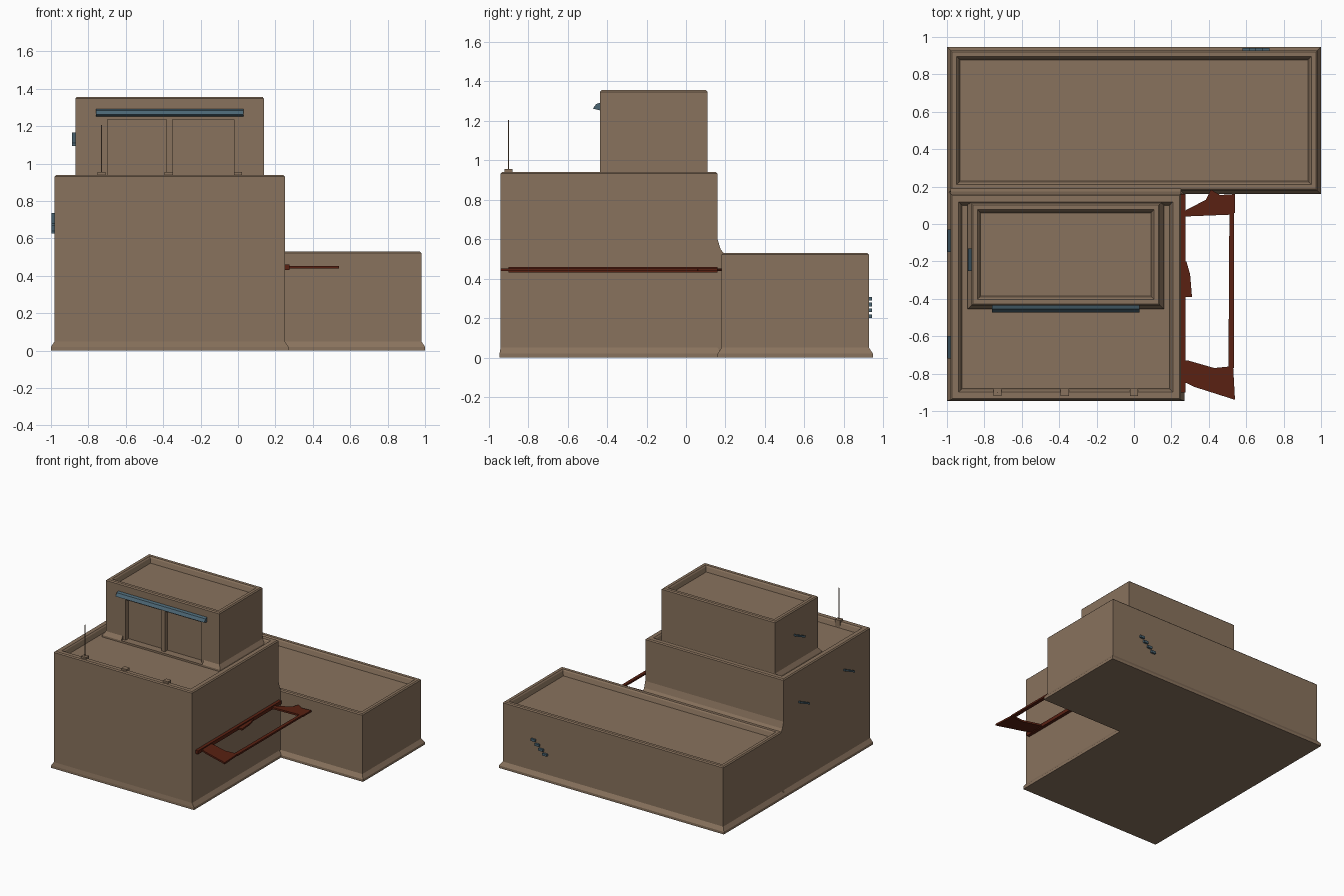
import bpy, bmesh

if "Cube" in bpy.data.objects:
    bpy.data.objects.remove(bpy.data.objects["Cube"])


def material(name, rgb):
    m = bpy.data.materials.new(name)
    m.diffuse_color = (*rgb, 1)
    m.use_nodes = True
    m.node_tree.nodes["Principled BSDF"].inputs["Base Color"].default_value = m.diffuse_color
    return m


CLAY = material("clay_wall", (0.25, 0.17, 0.11))
RED = material("rust_red", (0.10, 0.015, 0.006))
BLUE = material("slate_blue", (0.07, 0.13, 0.17))


def finish(name, bm, mat):
    bmesh.ops.recalc_face_normals(bm, faces=bm.faces)
    me = bpy.data.meshes.new(name)
    bm.to_mesh(me)
    bm.free()
    ob = bpy.data.objects.new(name, me)
    bpy.context.collection.objects.link(ob)
    me.materials.append(mat)
    return ob


def block(name, x0, x1, y0, y1, z0, z1, rim, sink, skirt=(0.02, 0.02, 0.02, 0.02)):
    """Walled block: flared foot, bevelled parapet, sunken flat roof.
    skirt = how far the foot flares at left, right, front, back."""
    bm = bmesh.new()
    rings = [(None, z0), (None, z0 + 0.02), (0, z0 + 0.05), (0, z1 - 0.008), (0.008, z1),
             (rim - 0.008, z1), (rim, z1 - 0.01), (rim + 0.01, z1 - sink)]
    loops = []
    for inset, z in rings:
        a, b, c, d = [-s for s in skirt] if inset is None else [inset] * 4
        loops.append([bm.verts.new(p) for p in (
            (x0 + a, y0 + c, z), (x1 - b, y0 + c, z), (x1 - b, y1 - d, z), (x0 + a, y1 - d, z))])
    for lo, hi in zip(loops, loops[1:]):
        for i in range(4):
            j = (i + 1) % 4
            bm.faces.new((lo[i], lo[j], hi[j], hi[i]))
    bm.faces.new(loops[0])
    bm.faces.new(loops[-1])
    return finish(name, bm, CLAY)


def prism(name, pts, axis, start, end, mat):
    """Extrude a 2D outline along x (points are y,z) or z (points are x,y)."""
    put = (lambda p, t: (t, *p)) if axis == "x" else (lambda p, t: (*p, t))
    bm = bmesh.new()
    lo = [bm.verts.new(put(p, start)) for p in pts]
    hi = [bm.verts.new(put(p, end)) for p in pts]
    bm.faces.new(lo)
    bm.faces.new(hi)
    for i in range(len(pts)):
        j = (i + 1) % len(pts)
        bm.faces.new((lo[i], lo[j], hi[j], hi[i]))
    return finish(name, bm, mat)


def box(name, x0, x1, y0, y1, z0, z1, mat=CLAY):
    return prism(name, [(x0, y0), (x1, y0), (x1, y1), (x0, y1)], "z", z0, z1, mat)


# Three stacked volumes of the building
block("rear_wing", -0.98, 0.98, 0.18, 0.927, 0.0, 0.53, 0.04, 0.045)
block("main_block", -0.98, 0.25, -0.94, 0.16, 0.0, 0.94, 0.05, 0.045, (0.02, 0.02, 0.005, 0.02))
upper = block("upper_storey", -0.87, 0.14, -0.435, 0.11, 0.89, 1.355, 0.04, 0.045)

# Joint between main block and rear wing
prism("wall_joint", [(0.15, 0.0), (0.19, 0.0), (0.19, 0.53), (0.175, 0.55), (0.16, 0.60), (0.15, 0.60)],
      "x", -0.98, 0.25, CLAY)

# Recessed window bay in the upper storey
cutter = box("window_cutter", -0.72, 0.0, -0.6, -0.395, 0.91, 1.265)
cutter.hide_render = True
cut = upper.modifiers.new("window_bay", "BOOLEAN")
cut.object = cutter
cut.solver = "EXACT"
bpy.context.view_layer.objects.active = upper
bpy.ops.object.modifier_apply(modifier=cut.name)
bpy.data.objects.remove(cutter)

# Window mullions
for i, x in enumerate((-0.71, -0.365, -0.01)):
    w = 0.016 if i == 1 else 0.012
    box(f"window_mullion_{i + 1}", x - w, x + w, -0.43, -0.39, 0.895, 1.265)
box("window_head", -0.72, 0.0, -0.43, -0.39, 1.235, 1.268)

# Wedge awning over the windows
prism("window_awning", [(-0.425, 1.295), (-0.455, 1.285), (-0.472, 1.262), (-0.425, 1.25)],
      "x", -0.76, 0.03, BLUE)

# Balcony rail stubs on the front parapet, one with a thin mast
for i, x in enumerate((-0.73, -0.37, 0.0)):
    box(f"rail_stub_{i + 1}", x - 0.022, x + 0.022, -0.92, -0.88, 0.90, 0.955)
box("thin_mast", -0.732, -0.728, -0.902, -0.898, 0.95, 1.205)

# Flat side canopy: an open frame with tapered ends
canopy = {
    "canopy_front": [(0.24, -0.85), (0.28, -0.85), (0.32, -0.87), (0.54, -0.94), (0.53, -0.76),
                     (0.43, -0.77), (0.29, -0.73), (0.24, -0.73)],
    "canopy_edge": [(0.505, -0.77), (0.535, -0.77), (0.535, 0.06), (0.51, 0.06)],
    "canopy_rear": [(0.27, 0.04), (0.52, 0.05), (0.54, 0.06), (0.54, 0.16), (0.46, 0.155),
                    (0.41, 0.185), (0.385, 0.13), (0.27, 0.07)],
    "canopy_bracket": [(0.24, -0.39), (0.31, -0.39), (0.30, -0.27), (0.28, -0.20), (0.24, -0.20)],
}
for name, outline in canopy.items():
    prism(name, outline, "z", 0.438, 0.452, RED)
box("canopy_wall_strip", 0.24, 0.275, -0.90, 0.16, 0.432, 0.46, RED)

# Small slatted vents on the left and back walls
for name, x, y, z in (("upper_vent", -0.875, -0.19, 1.13), ("left_vent", -0.985, -0.66, 0.70),
                      ("left_rear_vent", -0.985, -0.09, 0.66)):
    prism(name, [(y - 0.06, z - 0.035), (y + 0.06, z + 0.02), (y + 0.06, z + 0.035), (y - 0.06, z - 0.02)],
          "x", x - 0.012, x + 0.02, BLUE)
for i in range(4):
    x, z = 0.58 + 0.035 * i, 0.20 + 0.03 * i
    box(f"back_vent_slat_{i + 1}", x, x + 0.04, 0.91, 0.942, z, z + 0.018, BLUE)
